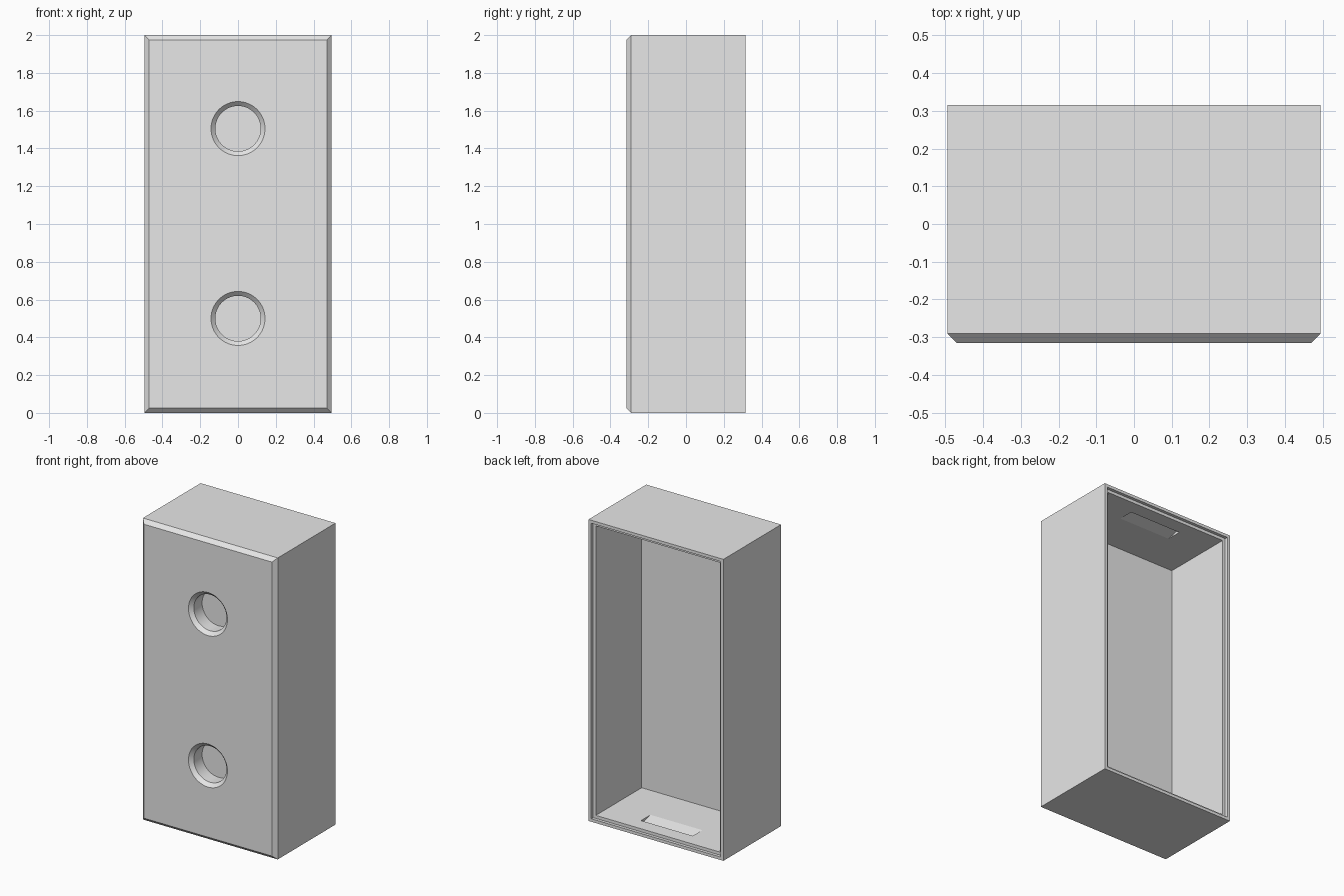
import bpy, bmesh
from math import cos, sin, pi, radians

if "Cube" in bpy.data.objects:
    bpy.data.objects.remove(bpy.data.objects["Cube"], do_unlink=True)

W, D, H = 0.99, 0.63, 2.0
FRONT, BACK = -D / 2, D / 2

grey = bpy.data.materials.new("light_grey")
grey.use_nodes = True
grey.diffuse_color = (0.8, 0.8, 0.8, 1)
grey.node_tree.nodes["Principled BSDF"].inputs["Base Color"].default_value = (0.8, 0.8, 0.8, 1)


def loft(name, rings):
    """Closed solid skinned through a series of matching rings."""
    bm = bmesh.new()
    loops = [[bm.verts.new(p) for p in ring] for ring in rings]
    for a, b in zip(loops, loops[1:]):
        n = len(a)
        for i in range(n):
            j = (i + 1) % n
            bm.faces.new((a[i], a[j], b[j], b[i]))
    bm.faces.new(loops[0])
    bm.faces.new(loops[-1])
    bmesh.ops.recalc_face_normals(bm, faces=bm.faces)
    mesh = bpy.data.meshes.new(name)
    bm.to_mesh(mesh)
    bm.free()
    mesh.materials.append(grey)
    obj = bpy.data.objects.new(name, mesh)
    bpy.context.collection.objects.link(obj)
    return obj


def rect(y, inset):
    x = W / 2 - inset
    return [(-x, y, inset), (x, y, inset), (x, y, H - inset), (-x, y, H - inset)]


def circle(y, z, r, n=64):
    return [(r * cos(2 * pi * i / n), y, z + r * sin(2 * pi * i / n)) for i in range(n)]


# Outer case with a chamfered front
case = loft("case", [rect(FRONT, 0.025), rect(FRONT + 0.025, 0), rect(BACK, 0)])

# Open back: hollow with a stepped rim for a lid
cutters = [loft("hollow_cutter", [rect(BACK + 0.02, 0.02), rect(BACK - 0.02, 0.02),
                                  rect(BACK - 0.02, 0.04), rect(-0.185, 0.04)])]

# Two blind round holes with chamfered mouths
for z in (0.5, 1.505):
    cutters.append(loft("hole_cutter", [circle(FRONT - 0.01, z, 0.153),
                                        circle(FRONT + 0.023, z, 0.12),
                                        circle(FRONT + 0.11, z, 0.12)]))

# Wedge-shaped catch notches in the floor and ceiling
notch = [(0.10, 0.05), (0.20, 0.05), (0.20, 0.015), (0.10, 0.04)]
for flip in (False, True):
    cutters.append(loft("notch_cutter", [[(x, y, H - z if flip else z) for y, z in notch]
                                         for x in (-0.19, 0.19)]))

# Cut everything out of the case
bpy.ops.object.select_all(action="DESELECT")
case.select_set(True)
bpy.context.view_layer.objects.active = case
for cutter in cutters:
    cutter.hide_render = True
    mod = case.modifiers.new("cut", "BOOLEAN")
    mod.operation = "DIFFERENCE"
    mod.solver = "EXACT"
    mod.object = cutter
    bpy.ops.object.modifier_apply(modifier=mod.name)
    bpy.data.objects.remove(cutter, do_unlink=True)

bpy.ops.object.shade_smooth_by_angle(angle=radians(12))
